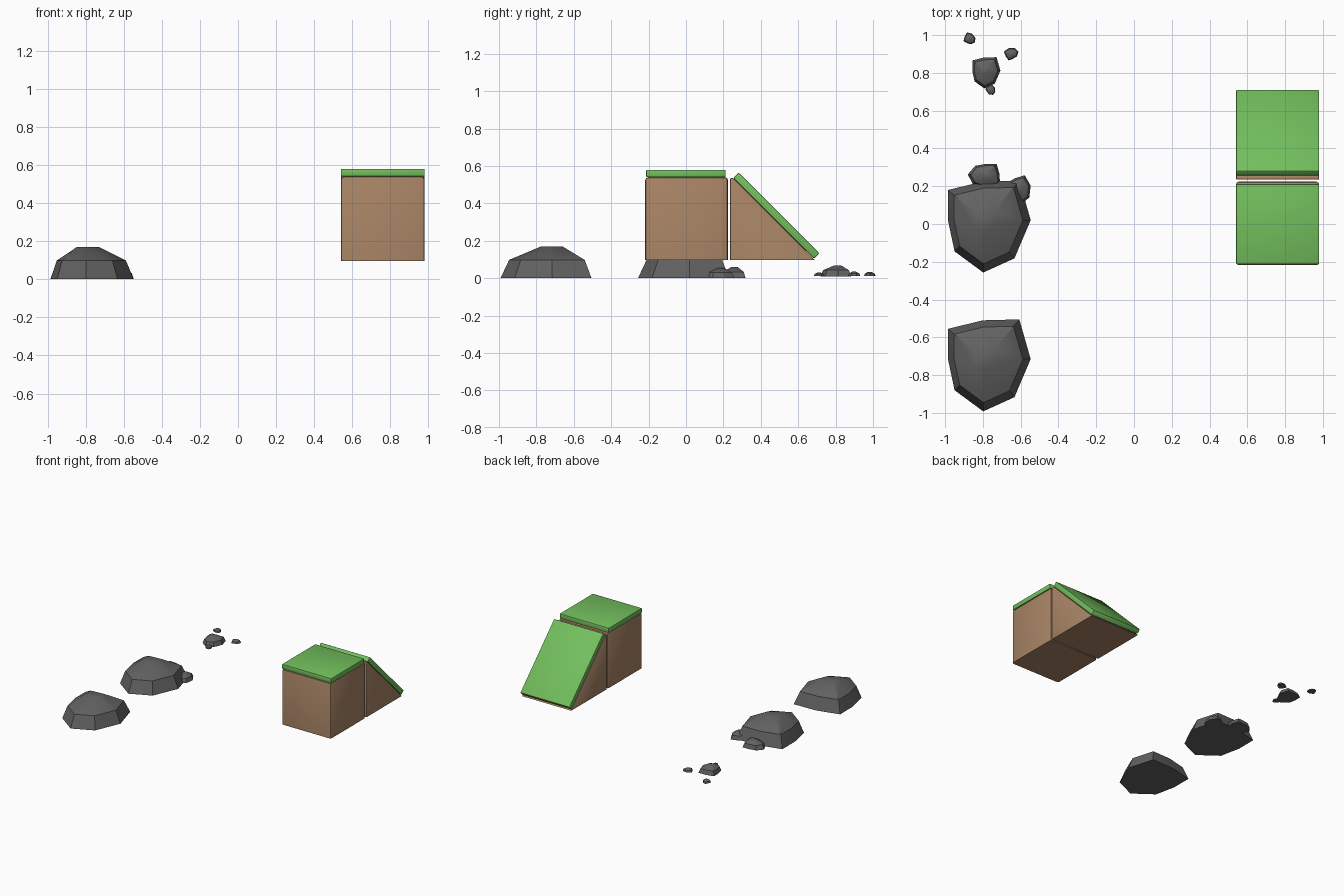
import bpy, bmesh
from math import radians
from mathutils import Matrix

if "Cube" in bpy.data.objects:
    bpy.data.objects.remove(bpy.data.objects["Cube"])


def material(name, rgb):
    m = bpy.data.materials.new(name)
    m.diffuse_color = (*rgb, 1)
    m.use_nodes = True
    m.node_tree.nodes["Principled BSDF"].inputs["Base Color"].default_value = m.diffuse_color
    return m


STONE = material("stone", (0.12, 0.12, 0.12))
EARTH = material("earth", (0.39, 0.23, 0.13))
GRASS = material("grass", (0.17, 0.52, 0.11))


def finish(bm, name, mat, angle=30):
    bmesh.ops.recalc_face_normals(bm, faces=bm.faces)
    me = bpy.data.meshes.new(name)
    bm.to_mesh(me)
    bm.free()
    me.materials.append(mat)
    ob = bpy.data.objects.new(name, me)
    bpy.context.collection.objects.link(ob)
    bpy.ops.object.select_all(action='DESELECT')
    ob.select_set(True)
    bpy.context.view_layer.objects.active = ob
    bpy.ops.object.shade_smooth_by_angle(angle=radians(angle))
    return ob


# Faceted rock: hull of an irregular footprint, a shoulder ring and a small flat top
FOOT = [(-.195, .165), (-.16 + .15, .21), (.183, .215), (.243, .005),
        (.157, -.197), (-.008, -.272), (-.16, -.16), (-.195, .005)]
TOP = [(-.055, .05), (.055, .06), (.06, -.005), (0, -.055), (-.055, -.035)]


def rock(name, loc, scale=1, turn=0):
    bm = bmesh.new()
    pts = [(x, y, 0) for x, y in FOOT]
    pts += [(x * .83, y * .83, .098) for x, y in FOOT]
    pts += [(x, y, .17) for x, y in TOP]
    for p in pts:
        bm.verts.new(p)
    bmesh.ops.convex_hull(bm, input=bm.verts)
    bmesh.ops.dissolve_limit(bm, angle_limit=radians(2), verts=bm.verts, edges=bm.edges)
    ob = finish(bm, name, STONE, 35)
    ob.location = loc
    ob.scale = (scale,) * 3 if isinstance(scale, (int, float)) else scale
    ob.rotation_euler.z = radians(turn)
    return ob


rock("large_rock_front", (-.79, -.72, 0))
rock("large_rock_middle", (-.79, .015, 0))
rock("side_stone_back", (-.785, .26, 0), (.3, .35, .35), -90)
rock("side_stone_right", (-.61, .185, 0), (.27, .29, .32), 15)
rock("small_rock", (-.79, .81, .01), (.34, .34, .34))
rock("pebble_left", (-.872, .98, .012), .13, 60)
rock("pebble_right", (-.65, .90, .012), (.14, .15, .14), 110)
rock("pebble_front", (-.76, .71, .012), .11, 30)


# Prism with a yz profile extruded across x; edges touching the bottom plane stay sharp
def prism(name, profile, mat, bevel, keep_bottom=True, x0=.54, x1=.98):
    bm = bmesh.new()
    f = bm.faces.new([bm.verts.new((x0, y, z)) for y, z in profile])
    ext = bmesh.ops.extrude_face_region(bm, geom=[f])["geom"]
    bmesh.ops.translate(bm, vec=(x1 - x0, 0, 0),
                        verts=[v for v in ext if isinstance(v, bmesh.types.BMVert)])
    bmesh.ops.recalc_face_normals(bm, faces=bm.faces)
    low = min(z for _, z in profile) + .001
    edges = [e for e in bm.edges
             if not (keep_bottom and all(v.co.z < low for v in e.verts))]
    bmesh.ops.bevel(bm, geom=edges, offset=bevel, segments=2, profile=.5,
                    affect='EDGES', clamp_overlap=True)
    return finish(bm, name, mat)


def rect(y0, y1, z0, z1):
    return [(y0, z0), (y1, z0), (y1, z1), (y0, z1)]


# Ground block with its grass cap
prism("earth_block", rect(-.218, .224, .097, .54), EARTH, .015)
prism("block_grass", rect(-.213, .212, .54, .58), GRASS, .006, False)

# Sloped block with its grass cap lying on the 45 degree slope
prism("earth_slope", [(.235, .097), (.69, .097), (.254, .535), (.235, .535)], EARTH, .006)
cap = prism("slope_grass", rect(-.305, .305, -.02, .02), GRASS, .006, False)
cap.data.transform(Matrix.Translation((0, .483, .335)) @ Matrix.Rotation(radians(-45), 4, 'X'))
